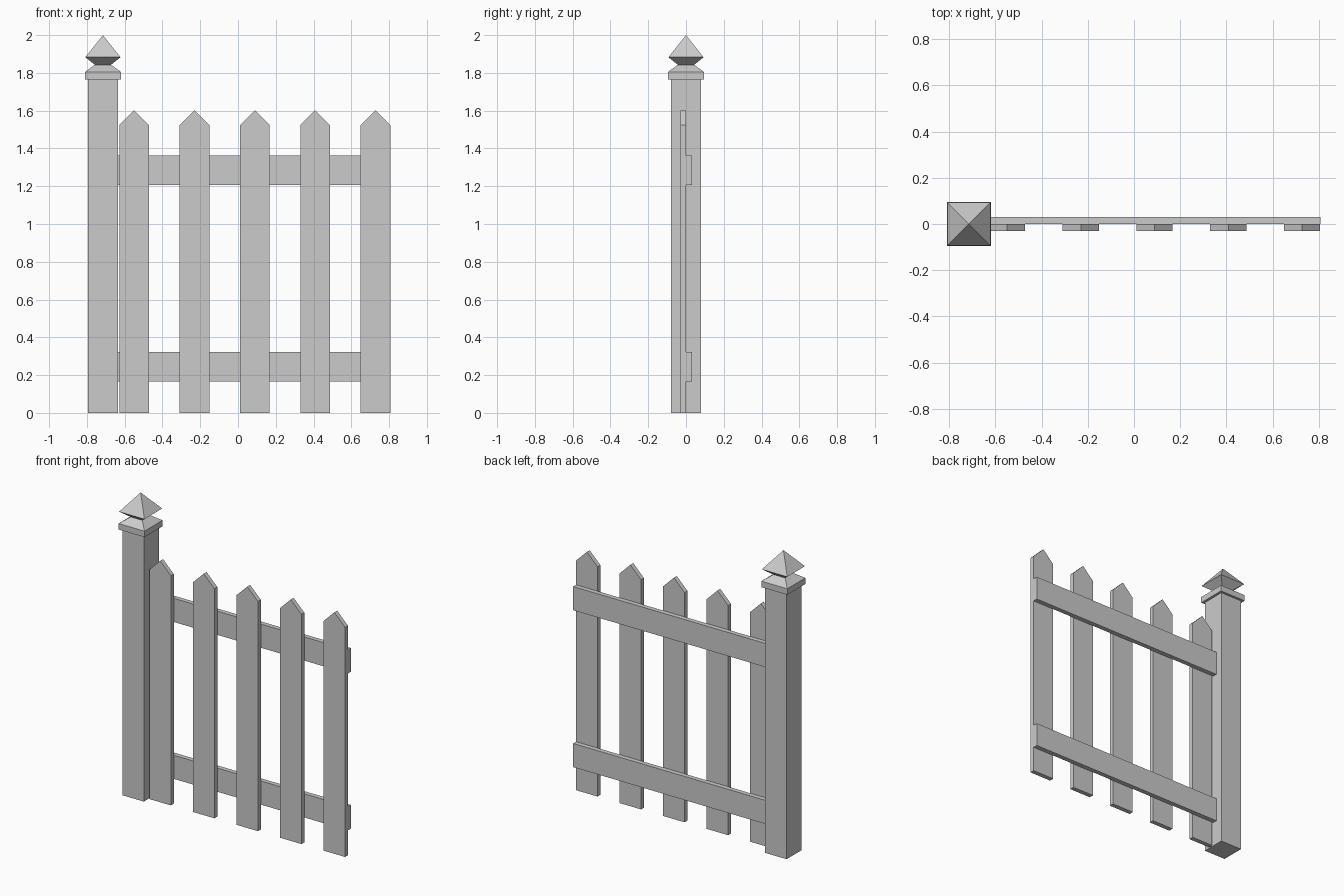
import bpy, bmesh

if "Cube" in bpy.data.objects:
    bpy.data.objects.remove(bpy.data.objects["Cube"])

W = 0.157          # shared width of post, pickets and rails
POST_X = -0.715


def make_object(name, bm):
    bmesh.ops.recalc_face_normals(bm, faces=bm.faces)
    mesh = bpy.data.meshes.new(name)
    bm.to_mesh(mesh)
    bm.free()
    obj = bpy.data.objects.new(name, mesh)
    bpy.context.collection.objects.link(obj)
    return obj


def prism(name, outline, y0, y1):
    """Extrude an x-z outline from y0 to y1."""
    bm = bmesh.new()
    face = bm.faces.new([bm.verts.new((x, y0, z)) for x, z in outline])
    ext = bmesh.ops.extrude_face_region(bm, geom=[face])
    moved = [g for g in ext["geom"] if isinstance(g, bmesh.types.BMVert)]
    bmesh.ops.translate(bm, verts=moved, vec=(0, y1 - y0, 0))
    return make_object(name, bm)


def square_stack(name, cx, profile, apex=None):
    """Join square rings given as (half width, z), with an optional pointed top."""
    bm = bmesh.new()
    rings = [[bm.verts.new((cx + sx * h, sy * h, z))
              for sx, sy in ((-1, -1), (1, -1), (1, 1), (-1, 1))]
             for h, z in profile]
    bm.faces.new(rings[0])
    for a, b in zip(rings, rings[1:]):
        for i in range(4):
            j = (i + 1) % 4
            bm.faces.new((a[i], a[j], b[j], b[i]))
    if apex is None:
        bm.faces.new(rings[-1])
    else:
        tip = bm.verts.new((cx, 0, apex))
        for i in range(4):
            bm.faces.new((rings[-1][i], rings[-1][(i + 1) % 4], tip))
    return make_object(name, bm)


# Post and its pointed cap
square_stack("post", POST_X, [(W / 2, 0), (W / 2, 1.765)])
square_stack("post_cap", POST_X,
             [(0.095, 1.765), (0.095, 1.805), (0.043, 1.843), (0.093, 1.883)],
             apex=2.0)

# Pointed pickets
for i in range(5):
    c = -0.55 + i * 0.3195
    l, r = c - W / 2, c + W / 2
    prism(f"picket_{i + 1}",
          [(l, 0), (r, 0), (r, 1.524), (c, 1.602), (l, 1.524)], -0.03, 0)

# Rails behind the pickets, running into the post
for name, z in (("lower_rail", 0.165), ("upper_rail", 1.206)):
    l, r = POST_X + W / 2, 0.807
    prism(name, [(l, z), (r, z), (r, z + W), (l, z + W)], 0, 0.031)
